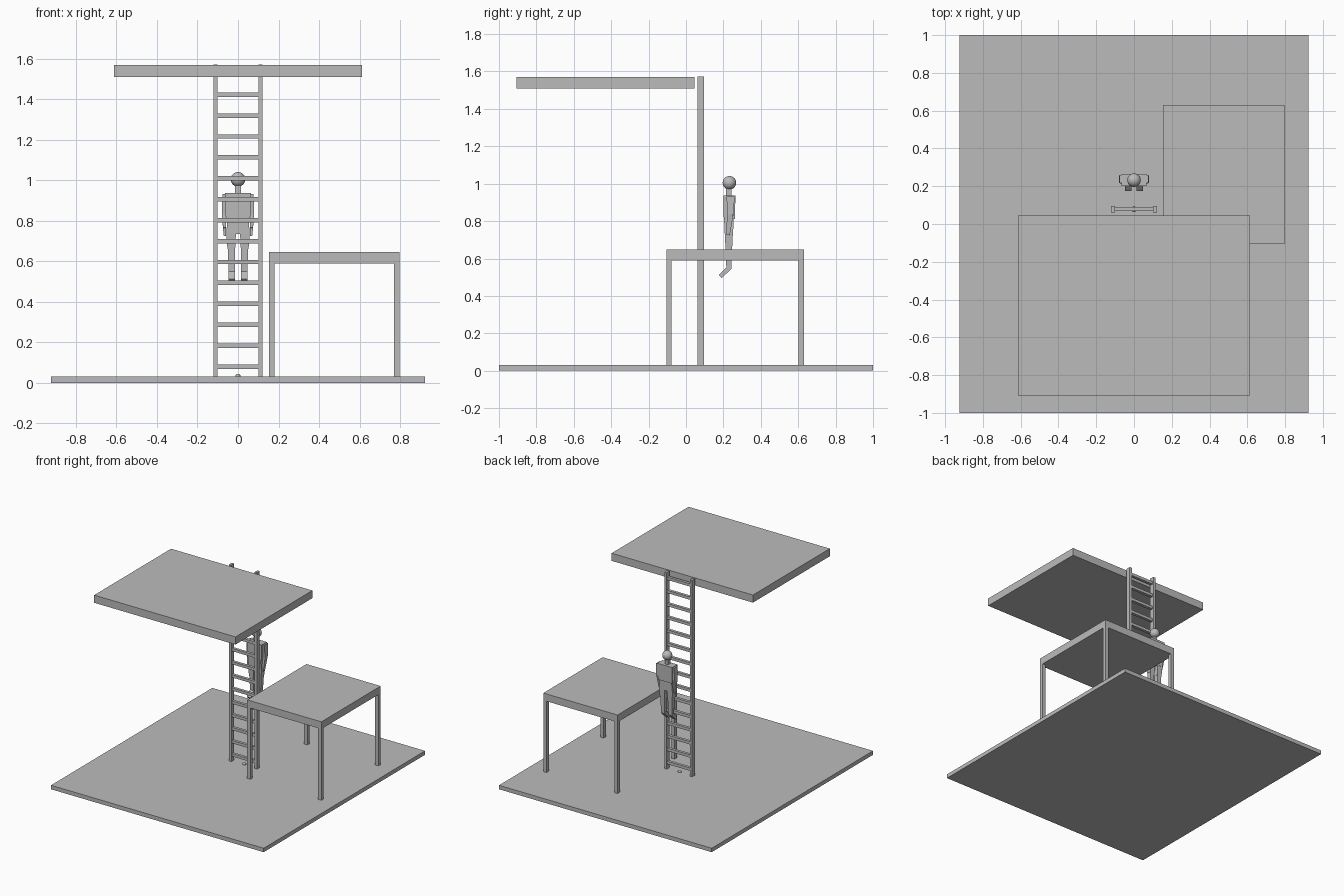
import bpy, bmesh
from mathutils import Vector

if "Cube" in bpy.data.objects:
    bpy.data.objects.remove(bpy.data.objects["Cube"])

grey = bpy.data.materials.new("plain_grey")
grey.diffuse_color = (0.5, 0.5, 0.5, 1)
grey.use_nodes = True
grey.node_tree.nodes["Principled BSDF"].inputs["Base Color"].default_value = grey.diffuse_color


def finish(name, bm):
    bmesh.ops.recalc_face_normals(bm, faces=bm.faces)
    mesh = bpy.data.meshes.new(name)
    bm.to_mesh(mesh)
    bm.free()
    mesh.materials.append(grey)
    obj = bpy.data.objects.new(name, mesh)
    bpy.context.collection.objects.link(obj)
    return obj


def block(name, top, bottom, top_size, bottom_size):
    """Four-sided tapered block between two points; sizes are (x, y) half widths."""
    bm = bmesh.new()
    top, bottom = Vector(top), Vector(bottom)
    side = Vector((1, 0, 0))
    depth = (top - bottom).cross(side).normalized()
    rings = []
    for p, (sx, sy) in ((bottom, bottom_size), (top, top_size)):
        rings.append([bm.verts.new(p + side * sx * i + depth * sy * j)
                      for i, j in ((-1, -1), (1, -1), (1, 1), (-1, 1))])
    a, b = rings
    bm.faces.new(a)
    bm.faces.new(b)
    for i in range(4):
        k = (i + 1) % 4
        bm.faces.new((a[i], a[k], b[k], b[i]))
    return finish(name, bm)


def box(name, x0, x1, y0, y1, z0, z1):
    cx, cy = (x0 + x1) / 2, (y0 + y1) / 2
    half = ((x1 - x0) / 2, (y1 - y0) / 2)
    return block(name, (cx, cy, z1), (cx, cy, z0), half, half)


def ball(name, centre, radius, height, segments, rings):
    bm = bmesh.new()
    bmesh.ops.create_uvsphere(bm, u_segments=segments, v_segments=rings, radius=1)
    bmesh.ops.scale(bm, vec=(radius, radius, height), verts=bm.verts)
    bmesh.ops.translate(bm, vec=centre, verts=bm.verts)
    return finish(name, bm)


# Ground slab and high platform
box("ground_slab", -0.923, 0.923, -1.0, 1.0, 0, 0.031)
box("high_platform", -0.613, 0.613, -0.907, 0.046, 1.51, 1.57)

# Table with four corner legs
X0, X1, Y0, Y1, LEG = 0.153, 0.797, -0.105, 0.63, 0.028
box("table_top", X0, X1, Y0, Y1, 0.59, 0.647)
for x in (X0, X1 - LEG):
    for y in (Y0, Y1 - LEG):
        box("table_leg", x, x + LEG, y, y + LEG, 0.031, 0.59)

# Ladder: two rails and evenly spaced rungs
for s in (-1, 1):
    xs = sorted((s * 0.101, s * 0.121))
    box("ladder_rail", xs[0], xs[1], 0.062, 0.096, 0.031, 1.572)
for i in range(15):
    z = 0.081 + 0.1032 * i
    box("ladder_rung", -0.101, 0.101, 0.068, 0.090, z - 0.011, z + 0.011)

# Small knob on the slab below the ladder
ball("floor_knob", (0, 0.079, 0.031), 0.014, 0.014, 12, 8)

# Climber: head, neck, torso and hips
head = ball("head", (0, 0.232, 1.005), 0.036, 0.036, 24, 16)
for p in head.data.polygons:
    p.use_smooth = True
block("neck", (0, 0.229, 0.975), (0, 0.229, 0.93), (0.014, 0.014), (0.014, 0.014))
block("torso", (0, 0.232, 0.937), (0, 0.232, 0.81), (0.065, 0.032), (0.06, 0.03))
block("hips", (0, 0.229, 0.81), (0, 0.229, 0.735), (0.052, 0.025), (0.058, 0.023))

# Arms and legs, mirrored
for s in (-1, 1):
    block("upper_arm", (s * 0.066, 0.238, 0.932), (s * 0.071, 0.238, 0.835),
          (0.011, 0.021), (0.009, 0.018))
    block("forearm", (s * 0.071, 0.238, 0.835), (s * 0.066, 0.228, 0.765),
          (0.009, 0.016), (0.008, 0.013))
    block("hand", (s * 0.066, 0.228, 0.765), (s * 0.064, 0.225, 0.725),
          (0.008, 0.013), (0.006, 0.009))
    block("thigh", (s * 0.034, 0.229, 0.74), (s * 0.033, 0.229, 0.66),
          (0.024, 0.022), (0.019, 0.018))
    block("shin", (s * 0.033, 0.229, 0.66), (s * 0.031, 0.229, 0.545),
          (0.017, 0.018), (0.015, 0.013))
    block("foot", (s * 0.031, 0.235, 0.553), (s * 0.031, 0.183, 0.504),
          (0.017, 0.012), (0.017, 0.011))
